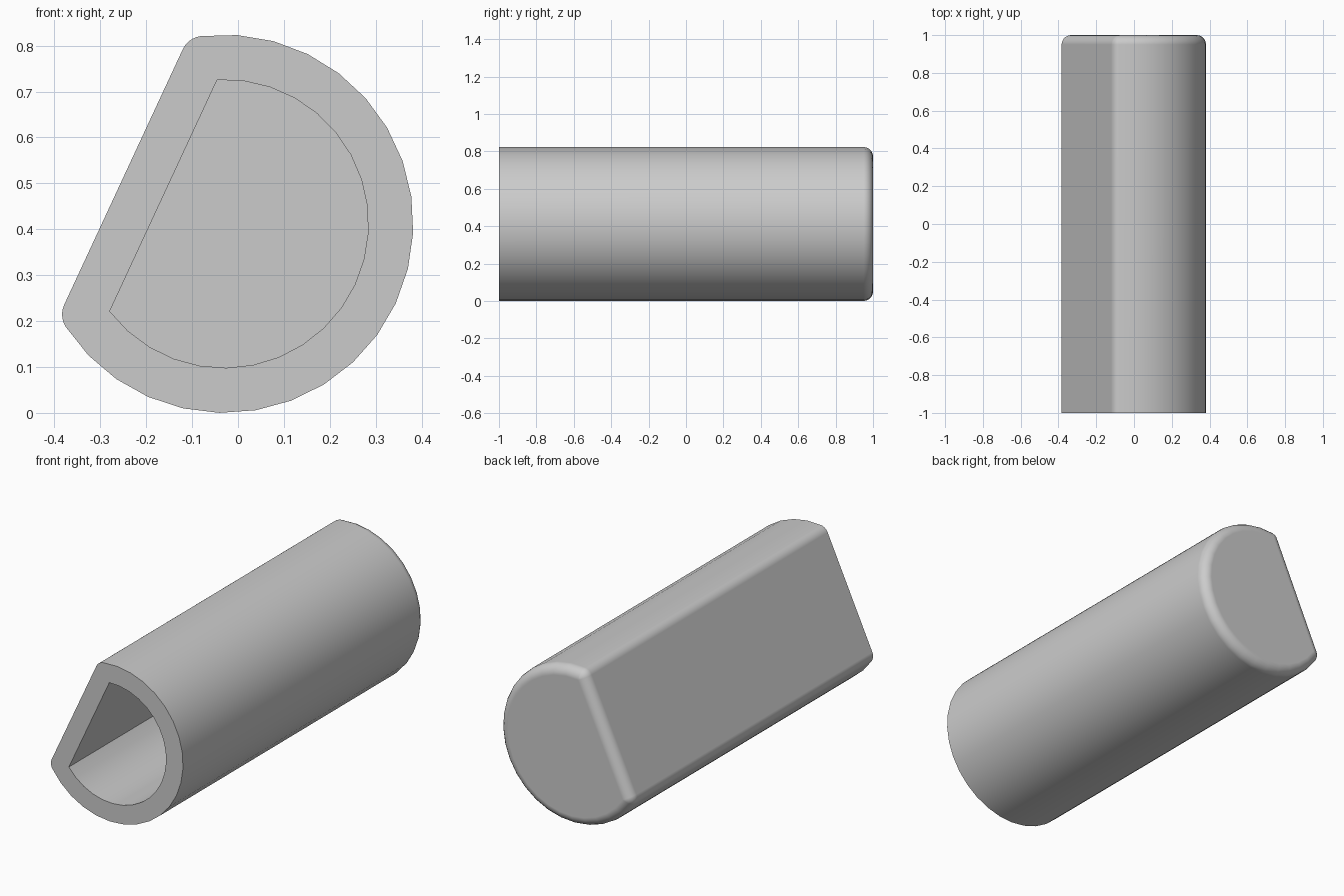
import bpy, bmesh, math

cube = bpy.data.objects.get("Cube")
if cube:
    bpy.data.objects.remove(cube)

CX, CZ = -0.03, 0.412          # axis of the round wall
FLAT = math.radians(155.1)     # direction the flat side faces
RADIUS, FLAT_DIST, FILLET = 0.412, 0.242, 0.05
FRONT, BACK, FLOOR = -1.0, 1.0, 0.9
ARC_STEPS, FILLET_STEPS = 22, 5


def d_section(radius, dist, fillet, y):
    """Circle cut by a flat, with both corners rounded by the fillet radius."""
    span = math.acos((dist - fillet) / (radius - fillet))
    reach = radius - fillet

    def arc(cx, cz, r, start, end, steps):
        angles = [start + (end - start) * i / steps for i in range(steps + 1)]
        return [(cx + r * math.cos(a), y, cz + r * math.sin(a)) for a in angles]

    def corner(a, start, end):
        return arc(CX + reach * math.cos(a), CZ + reach * math.sin(a),
                   fillet, start, end, FILLET_STEPS)

    hi, lo = FLAT + span, FLAT - span
    wall = arc(CX, CZ, radius, hi, lo + math.tau, ARC_STEPS)
    return corner(hi, FLAT, hi) + wall[1:-1] + corner(lo, lo, FLAT)


# Sections from the cavity floor, out over the rim, to the rounded closed end
sections = [d_section(0.314, 0.146, 0, y) for y in (FLOOR, FRONT)]
sections.append(d_section(RADIUS, FLAT_DIST, FILLET, FRONT))
for i in range(FILLET_STEPS + 1):
    a = math.pi / 2 * i / FILLET_STEPS
    inset = FILLET * (1 - math.cos(a))
    sections.append(d_section(RADIUS - inset, FLAT_DIST - inset, FILLET - inset,
                              BACK - FILLET + FILLET * math.sin(a)))

# Loft the sections and close both ends
bm = bmesh.new()
rings = [[bm.verts.new(p) for p in s] for s in sections]
count = len(rings[0])
for a, b in zip(rings, rings[1:]):
    for i in range(count):
        j = (i + 1) % count
        bm.faces.new((a[i], a[j], b[j], b[i]))
bm.faces.new(rings[0])
bm.faces.new(rings[-1])
bmesh.ops.remove_doubles(bm, verts=bm.verts, dist=0.0001)
bmesh.ops.recalc_face_normals(bm, faces=bm.faces)

mesh = bpy.data.meshes.new("hollow_d_sleeve")
bm.to_mesh(mesh)
bm.free()
sleeve = bpy.data.objects.new("hollow_d_sleeve", mesh)
bpy.context.collection.objects.link(sleeve)

# Plain grey
grey = bpy.data.materials.new("light_grey")
grey.use_nodes = True
colour = (0.6, 0.6, 0.6, 1)
grey.diffuse_color = colour
grey.node_tree.nodes["Principled BSDF"].inputs["Base Color"].default_value = colour
mesh.materials.append(grey)

# Smooth curved walls, crisp rim, flat ends
bpy.ops.object.select_all(action="DESELECT")
sleeve.select_set(True)
bpy.context.view_layer.objects.active = sleeve
bpy.ops.object.shade_smooth_by_angle(angle=math.radians(35))
weighted = sleeve.modifiers.new("flat_face_normals", "WEIGHTED_NORMAL")
weighted.keep_sharp = True
